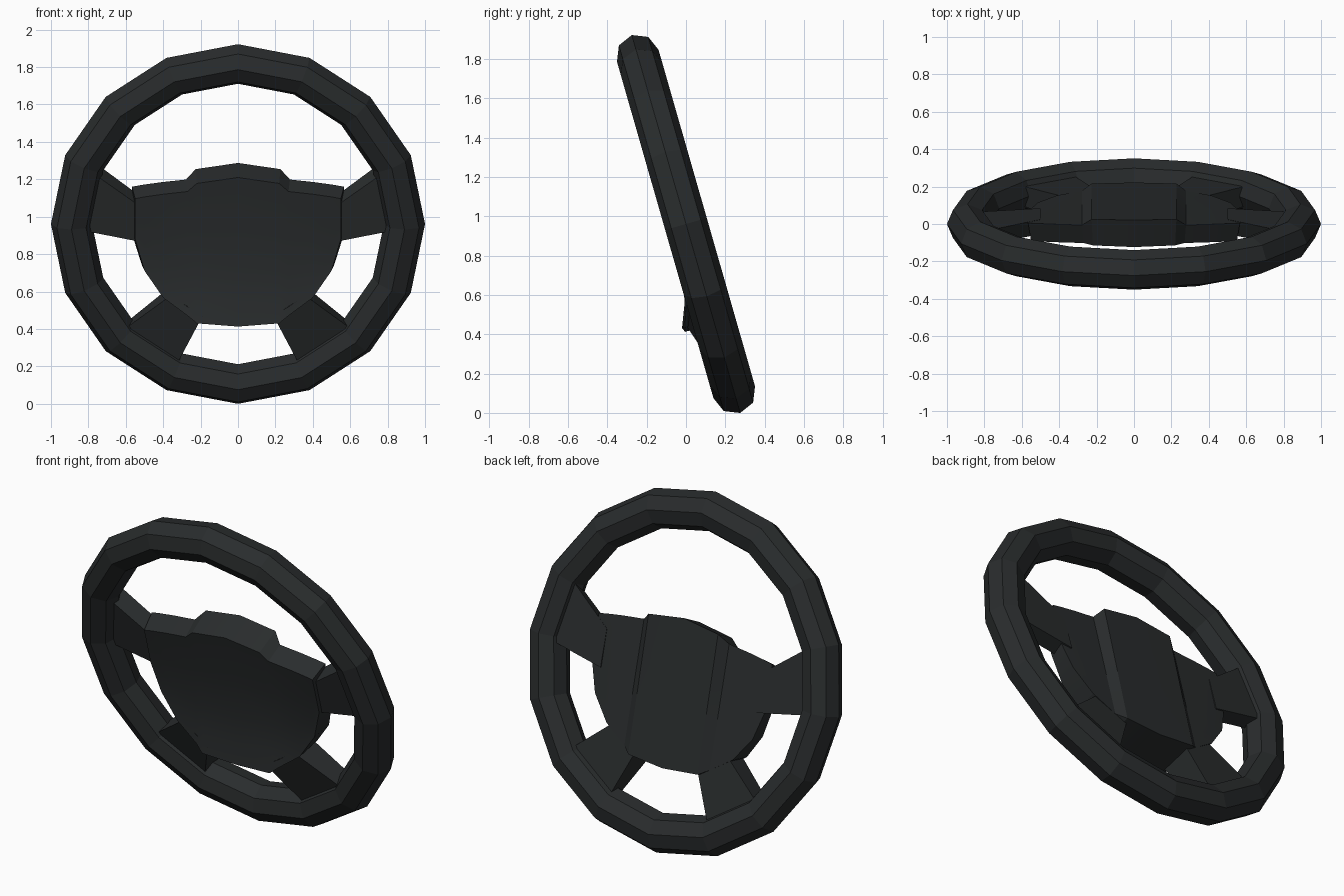
import bpy, bmesh, math
from mathutils import Matrix

if "Cube" in bpy.data.objects:
    bpy.data.objects.remove(bpy.data.objects["Cube"])

TILT = Matrix.Translation((0, 0, 0.961)) @ Matrix.Rotation(math.radians(16), 4, 'X')
mat = bpy.data.materials.new("dark_plastic")
mat.diffuse_color = (0.022, 0.025, 0.026, 1)
mat.use_nodes = True
mat.node_tree.nodes["Principled BSDF"].inputs["Base Color"].default_value = mat.diffuse_color


def finish(obj):
    obj.data.materials.append(mat)
    obj.matrix_world = TILT


def make(name, bm):
    bmesh.ops.recalc_face_normals(bm, faces=bm.faces[:])
    me = bpy.data.meshes.new(name)
    bm.to_mesh(me)
    bm.free()
    obj = bpy.data.objects.new(name, me)
    bpy.context.collection.objects.link(obj)
    finish(obj)
    return obj


# Rim: 16-sided ring with octagonal section
bpy.ops.mesh.primitive_torus_add(major_radius=0.89, minor_radius=0.11,
                                 major_segments=16, minor_segments=8)
rim = bpy.context.object
rim.name = "rim"
rim.data.transform(Matrix.Rotation(math.pi / 2, 4, 'X'))
finish(rim)

# Hub columns: x, top, bottom, front depth at bottom, back depth top / bottom
half = [(0.00, 0.273, -0.526, 0.155, 0.110, 0.08),
        (0.22, 0.240, -0.505, 0.166, 0.105, 0.08),
        (0.27, 0.195, -0.470, 0.140, 0.060, 0.05),
        (0.40, 0.180, -0.380, 0.105, 0.060, 0.05),
        (0.50, 0.165, -0.240, 0.070, 0.060, 0.05),
        (0.55, 0.155, -0.070, 0.050, 0.060, 0.05)]
cols = [(-c[0],) + c[1:] for c in half[:0:-1]] + half
rows = [0, 0.35, 0.65, 0.85, 1]

bm = bmesh.new()
front, back = [], []
for x, top, bot, nf, bt, bb in cols:
    front.append([bm.verts.new((x, -(0.05 + (nf - 0.05) * t ** 3), top + (bot - top) * t))
                  for t in rows])
    back.append([bm.verts.new((x * 1.03, bt + (bb - bt) * t,
                               top + 0.035 + (bot - top - 0.035) * t)) for t in rows])
nc, nr = len(cols), len(rows)
for grid in (front, back):
    for i in range(nc - 1):
        for j in range(nr - 1):
            bm.faces.new((grid[i][j], grid[i + 1][j], grid[i + 1][j + 1], grid[i][j + 1]))
# Hub walls joining front and back
edge = ([(i, 0) for i in range(nc)] + [(nc - 1, j) for j in range(1, nr)]
        + [(i, nr - 1) for i in range(nc - 2, -1, -1)] + [(0, j) for j in range(nr - 2, 0, -1)])
for (a, b), (c, d) in zip(edge, edge[1:] + edge[:1]):
    bm.faces.new((front[a][b], front[c][d], back[c][d], back[a][b]))
hub = make("hub", bm)
bpy.ops.object.select_all(action='DESELECT')
hub.select_set(True)
bpy.context.view_layer.objects.active = hub
bpy.ops.object.shade_smooth_by_angle(angle=math.radians(20))


# Spokes: six-sided blocks from four front and four back corners
def spoke(name, fr, bk, side):
    bm = bmesh.new()
    f = [bm.verts.new((x * side, -n, u)) for x, u, n in fr]
    b = [bm.verts.new((x * side, -n, u)) for x, u, n in bk]
    bm.faces.new(f)
    bm.faces.new(b[::-1])
    for i in range(4):
        k = (i + 1) % 4
        bm.faces.new((f[i], f[k], b[k], b[i]))
    make(name, bm)


for side, label in ((1, "right"), (-1, "left")):
    spoke("upper_spoke_" + label,
          [(0.50, 0.09, 0.03), (0.76, 0.28, 0.03), (0.82, -0.03, 0.03), (0.50, -0.095, 0.03)],
          [(0.50, 0.12, -0.06), (0.76, 0.32, -0.06), (0.82, -0.03, -0.06), (0.50, -0.095, -0.06)],
          side)
    spoke("lower_spoke_" + label,
          [(0.36, -0.37, 0.10), (0.59, -0.555, 0.06), (0.32, -0.75, 0.06), (0.19, -0.47, 0.15)],
          [(0.36, -0.36, -0.045), (0.59, -0.555, -0.05), (0.32, -0.76, -0.05), (0.19, -0.46, -0.05)],
          side)
